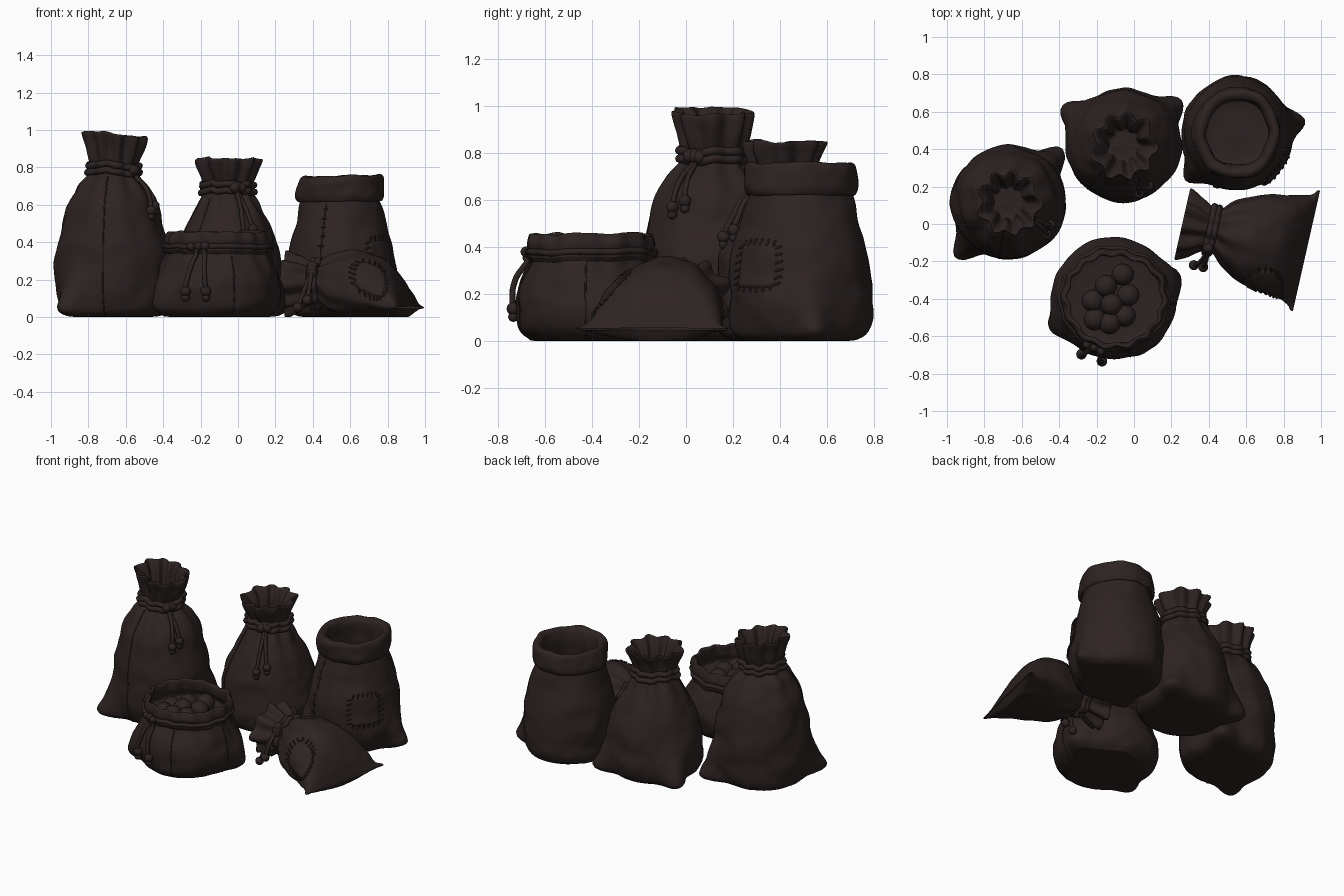
import bpy, bmesh, math
from mathutils import Vector, noise

if "Cube" in bpy.data.objects:
    bpy.data.objects.remove(bpy.data.objects["Cube"])

mat = bpy.data.materials.new("dark brown cloth")
mat.diffuse_color = (0.026, 0.0165, 0.016, 1)
mat.use_nodes = True
mat.node_tree.nodes["Principled BSDF"].inputs["Base Color"].default_value = mat.diffuse_color
Z = Vector((0, 0, 1))


def link(name, bm):
    me = bpy.data.meshes.new(name)
    bmesh.ops.recalc_face_normals(bm, faces=bm.faces)
    for f in bm.faces:
        f.smooth = True
    bm.to_mesh(me)
    bm.free()
    me.materials.append(mat)
    ob = bpy.data.objects.new(name, me)
    bpy.context.collection.objects.link(ob)
    return ob


def tubes(name, paths, r, cyclic=False):
    cu = bpy.data.curves.new(name, 'CURVE')
    cu.dimensions = '3D'
    cu.bevel_depth, cu.bevel_resolution, cu.use_fill_caps = r, 2, True
    for pts in paths:
        sp = cu.splines.new('POLY')
        sp.points.add(len(pts) - 1)
        for q, p in zip(sp.points, pts):
            q.co = (*p, 1)
        sp.use_cyclic_u = cyclic
    cu.materials.append(mat)
    ob = bpy.data.objects.new(name, cu)
    bpy.context.collection.objects.link(ob)
    bpy.ops.object.select_all(action='DESELECT')
    ob.select_set(True)
    bpy.context.view_layer.objects.active = ob
    bpy.ops.object.convert(target='MESH')


def balls(name, items):
    bm = bmesh.new()
    for p, r in items:
        res = bmesh.ops.create_uvsphere(bm, u_segments=16, v_segments=10, radius=r)
        bmesh.ops.translate(bm, verts=res['verts'], vec=p)
    link(name, bm)


class Sack:
    """Cloth skin lofted through rows (x, y, z, a, b_up, b_down, pleat, ear)."""

    def __init__(self, name, rows, X, Y, ears, ear, n, tilt=0.0):
        self.name, self.rows, self.X, self.Y = name, rows, X, Y
        self.ears, self.ear, self.n, self.tilt = ears, ear, n, tilt
        N, R = 96, (len(rows) - 1) * 6
        bm = bmesh.new()
        rings = [[bm.verts.new(self.pt(i / 6, 2 * math.pi * j / N)) for j in range(N)]
                 for i in range(R + 1)]
        for a, b in zip(rings, rings[1:]):
            for j in range(N):
                k = (j + 1) % N
                bm.faces.new((a[j], a[k], b[k], b[j]))
        bmesh.ops.remove_doubles(bm, verts=bm.verts, dist=2e-4)
        link(name, bm)

    def row(self, u):
        L = len(self.rows) - 1
        i = min(int(u), L - 1)
        t = u - i
        p0, p1, p2, p3 = (self.rows[max(0, min(L, i + d))] for d in (-1, 0, 1, 2))
        return [b + .5 * t * (c - a + t * (2 * a - 5 * b + 4 * c - d + t * (3 * (b - c) + d - a)))
                for a, b, c, d in zip(p0, p1, p2, p3)]

    def pt(self, u, th, off=0.0):
        x, y, z, a, bu, bd, pl, er = self.row(u)
        c, s = math.cos(th), math.sin(th)
        k = 1 + pl * math.cos(self.n * th + .8 * math.sin(2 * th + self.n))
        d = self.X * c + self.Y * s
        p = Vector((x, y, z)) + self.X * (max(a, 0) * k * c) + self.Y * (max(bu if s > 0 else bd, 0) * k * s)
        for e in self.ears:
            w = (th - math.radians(e) + math.pi) % (2 * math.pi) - math.pi
            p += d * (self.ear * er * math.exp(-(w / .24) ** 2))
        wr = .016 * noise.noise(Vector((p.x * 4, p.y * 4, p.z * 7))) + .007 * noise.noise(p * 13)
        p += d * (off + wr * min(1, max(a, 0) / .15) * min(1, max(bu, 0) / .1))
        if self.Y.z == 0:  # uneven rim and lean of upright mouths
            p.z += self.tilt * max(a, 0) * c * max(0, z) ** 4
            p.z += min(.011, pl * .35) * noise.noise(Vector((c * 2.2, s * 2.2, self.n + x))) * 1.5
        p.z = max(p.z, 0)
        return p

    def at(self, z):
        u = 0
        while self.row(u)[2] < z:
            u += .02
        return u

    # rope loops, knot and hanging cords with knotted ends
    def rope(self, us, r, off, knot_th):
        tubes(self.name + "_rope", [[self.pt(u + .06 * math.sin(3 * j * math.pi / 36), j * math.pi / 36, off)
                                     for j in range(72)] for u in us], r, True)
        t = math.radians(knot_th)
        balls(self.name + "_knot", [(self.pt(sum(us) / len(us), t + d, off + .015), r * 1.6)
                                    for d in (-.14, 0, .14)])

    def cords(self, specs, r):
        paths, ends = [], []
        for z0, t0, z1, t1 in specs:
            pts = [self.pt(self.at(z0 + (z1 - z0) * i / 14),
                           math.radians(t0 + (t1 - t0) * (i / 14) ** .6), .016 + .012 * math.sin(i / 14 * 3))
                   for i in range(15)]
            paths.append(pts)
            ends += [(pts[-1], r * 2.2), (pts[-1] - Z * r * 2.6, r * 1.7)]
        tubes(self.name + "_cords", paths, r)
        balls(self.name + "_cord_ends", ends)

    def seam(self, th, u0, u1, stitches=0):
        t = math.radians(th)
        tubes(self.name + "_seam", [[self.pt(u0 + (u1 - u0) * i / 40, t, -.001) for i in range(41)]], .004)
        if stitches:
            tubes(self.name + "_seam_stitches",
                  [[self.pt(u0 + (u1 - u0) * (i + .5) / stitches, t + d, .003) for d in (-.05, 0, .05)]
                   for i in range(stitches)], .004)

    def patch(self, u0, u1, t0, t1, rnd):
        def g(i, j, off):  # square with rounded corners, wrapped on the cloth
            x, y = 2 * i - 1, 2 * j - 1
            x, y = x * math.sqrt(1 - rnd * min(1, y * y)), y * math.sqrt(1 - rnd * min(1, x * x))
            return self.pt(u0 + (u1 - u0) * (y + 1) / 2, math.radians(t0 + (t1 - t0) * (x + 1) / 2), off)
        bm = bmesh.new()
        M = 14
        v = [[bm.verts.new(g(i / M, j / M, -.004 if i in (0, M) or j in (0, M) else .008))
              for j in range(M + 1)] for i in range(M + 1)]
        for i in range(M):
            for j in range(M):
                bm.faces.new((v[i][j], v[i + 1][j], v[i + 1][j + 1], v[i][j + 1]))
        link(self.name + "_patch", bm)
        st = []
        for k in range(6):
            f = (k + .5) / 6
            for e in (0, 1):
                st.append([g(e + d, f + d * .3, .008) for d in (-.08, 0, .08)])
                st.append([g(f + d * .3, e + d, .008) for d in (-.08, 0, .08)])
        tubes(self.name + "_patch_stitches", st, .005)


def upright(name, cx, cy, prof, ears, ear, n, sx=1, sy=1, tilt=0):
    rows = [(cx, cy, z, r * sx, r * sy, r * sy, p, e) for z, r, p, e in prof]
    return Sack(name, rows, Vector((1, 0, 0)), Vector((0, 1, 0)), ears, ear, n, tilt)


BASE = [(0, 0, 0, 0), (0, .19, 0, .6), (.012, .252, 0, 1), (.05, .287, 0, 1.08), (.14, .304, 0, .5)]

# tall tied sack, left
s1 = upright("tall_sack", -.67, .115, BASE + [
    (.28, .303, 0, .1), (.42, .288, .005, 0), (.58, .25, .015, 0), (.69, .195, .04, 0), (.75, .137, .07, 0),
    (.79, .112, .07, 0), (.83, .128, .09, 0), (.9, .145, .11, 0), (.966, .165, .1, 0), (.975, .152, .11, 0),
    (.93, .122, .15, 0), (.86, .1, .15, 0), (.78, .085, .1, 0), (.76, .07, 0, 0), (.76, 0, 0, 0)],
    (227, 45), .115, 9, tilt=-.12)
s1.rope((s1.at(.772), s1.at(.808)), .018, .014, -34)
s1.cords(((.775, -34, .57, -40), (.775, -34, .6, -28)), .012)
s1.seam(-100, 2, s1.at(.74))

# medium tied sack, back middle
s2 = upright("medium_sack", -.055, .42, BASE + [
    (.25, .297, 0, .1), (.36, .278, .005, 0), (.47, .237, .015, 0), (.57, .185, .04, 0), (.64, .14, .07, 0),
    (.69, .112, .07, 0), (.73, .128, .09, 0), (.78, .147, .1, 0), (.837, .168, .1, 0), (.845, .155, .11, 0),
    (.8, .122, .14, 0), (.74, .1, .14, 0), (.67, .085, .1, 0), (.65, .07, 0, 0), (.65, 0, 0, 0)],
    (148, 38), .095, 9)
s2.rope((s2.at(.672), s2.at(.708)), .018, .014, -67)
s2.cords(((.675, -67, .44, -72), (.675, -67, .47, -58)), .012)
s2.seam(-130, 2, s2.at(.62))

# open sack with rolled cuff, back right
s3 = upright("cuffed_sack", .55, .485, BASE + [
    (.25, .303, 0, .1), (.4, .28, 0, 0), (.52, .247, 0, 0), (.63, .218, 0, 0), (.617, .23, .01, 0),
    (.65, .246, .015, 0), (.71, .243, .015, 0), (.745, .23, .02, 0), (.752, .203, .025, 0), (.72, .178, .03, 0),
    (.6, .18, .02, 0), (.46, .185, 0, 0), (.45, 0, 0, 0)], (10, 222), .085, 6, .96, 1.0, .08)
s3.patch(s3.at(.22), s3.at(.42), -60, -18, .2)
s3.seam(-112, 2, s3.at(.6), 14)

# short open sack with drawstring casing, front
s4 = upright("short_sack", -.105, -.4, [
    (0, 0, 0, 0), (0, .22, 0, .6), (.012, .265, 0, 1), (.06, .307, 0, 1.1), (.16, .324, 0, .4),
    (.26, .298, .01, 0), (.33, .262, .02, 0), (.342, .262, .02, 0), (.36, .272, .02, 0), (.38, .263, .02, 0),
    (.41, .27, .025, 0), (.445, .262, .035, 0), (.456, .252, .035, 0), (.445, .238, .035, 0), (.39, .235, .02, 0),
    (.32, .235, 0, 0), (.315, 0, 0, 0)], (205, 20), .06, 14, 1.03, 1)
s4.rope((s4.at(.378),), .014, .004, -112)
s4.cords(((.37, -112, .135, -120), (.37, -106, .135, -101)), .013)
s4.seam(-75, 2, s4.at(.33))
s4.seam(-5, 2, s4.at(.33))

# round goods inside the short sack
balls("round_goods", [(Vector((x, y, z)), .06) for x, y, z in (
    (-.06, -.27, .37), (-.15, -.33, .37), (-.03, -.38, .37), (-.22, -.41, .36), (-.12, -.43, .38),
    (-.21, -.51, .36), (-.13, -.53, .37), (-.05, -.49, .36))])

# lying tied sack, front right
D = Vector((.975, -.22, 0))
rows = []
for s, w, bot, top, k, p, e in (
        (.515, .3, .045, .055, .5, 0, 1), (.50, .3, .02, .1, .4, 0, 1), (.48, .293, .005, .16, .3, 0, .5),
        (.43, .284, 0, .24, .25, 0, .1),
        (.35, .27, 0, .318, .25, 0, 0), (.22, .243, 0, .355, .3, .01, 0), (.1, .185, .005, .33, .4, .04, 0),
        (.03, .122, .055, .3, .5, .07, 0), (0, .108, .07, .285, .5, .07, 0), (-.04, .125, .06, .3, .5, .09, 0),
        (-.1, .155, .03, .32, .5, .11, 0), (-.155, .178, .01, .34, .5, .11, 0),
        (-.16, .163, .025, .325, .5, .12, 0), (-.1, .115, .075, .28, .5, .15, 0),
        (-.04, .085, .1, .25, .5, .1, 0), (-.01, .07, .11, .24, .5, 0, 0), (-.01, 0, .17, .17, .5, 0, 0)):
    c = Vector((.42, -.03, 0)) + D * s
    h = top - bot
    rows.append((c.x, c.y, bot + k * h, w, (1 - k) * h, k * h, p, e))
s5 = Sack("lying_sack", rows, Vector((-.22, -.975, 0)), Z, (0, 180), .03, 9)
s5.rope((7.6, 8.4), .018, .014, 35)
s5.patch(2.9, 4.8, 8, 58, .42)
# its loose cord ends resting by the neck
ends = [Vector((.37, -.23, .09)), Vector((.32, -.22, .05))]
k0 = s5.pt(8, math.radians(35), .03)
tubes("lying_sack_cords", [[k0.lerp(e, i / 8) + Vector((0, -.02 * math.sin(i / 8 * math.pi), 0))
                            for i in range(9)] for e in ends], .012)
balls("lying_sack_cord_ends", [(e, .027) for e in ends])
